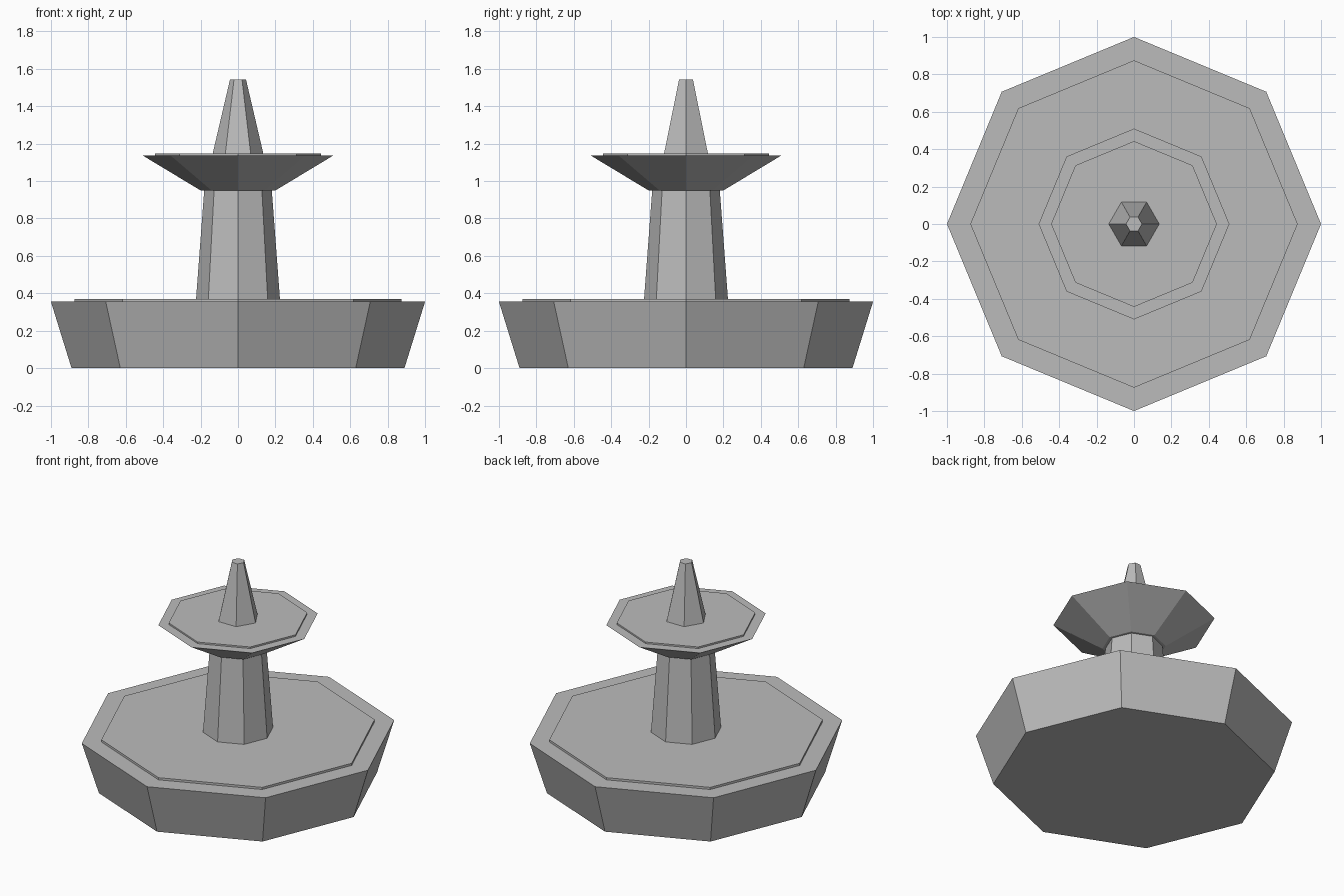
import bpy
import bmesh
from mathutils import Matrix

if "Cube" in bpy.data.objects:
    bpy.data.objects.remove(bpy.data.objects["Cube"])

stone = bpy.data.materials.new("grey stone")
stone.diffuse_color = (0.5, 0.5, 0.5, 1)
stone.use_nodes = True
stone.node_tree.nodes["Principled BSDF"].inputs["Base Color"].default_value = stone.diffuse_color


def frustum(name, sides, r_bottom, r_top, z_bottom, z_top):
    """Flat-sided tapered prism with a corner on the x axis."""
    bm = bmesh.new()
    bmesh.ops.create_cone(bm, cap_ends=True, segments=sides,
                          radius1=r_bottom, radius2=r_top, depth=z_top - z_bottom,
                          matrix=Matrix.Translation((0, 0, (z_bottom + z_top) / 2)))
    # Put a corner exactly on +x whatever the primitive's starting angle
    first = max(bm.verts, key=lambda v: v.co.y)
    if abs(first.co.x) < 1e-4 and sides % 4:
        bmesh.ops.rotate(bm, verts=bm.verts, cent=(0, 0, 0),
                         matrix=Matrix.Rotation(1.5707963, 3, 'Z'))
    mesh = bpy.data.meshes.new(name)
    bm.to_mesh(mesh)
    bm.free()
    mesh.materials.append(stone)
    obj = bpy.data.objects.new(name, mesh)
    bpy.context.collection.objects.link(obj)
    return obj


# Lower pool and its water surface
frustum("pool_basin", 8, 0.89, 1.0, 0.0, 0.355)
frustum("pool_water", 8, 0.875, 0.875, 0.33, 0.37)

# Supporting column
frustum("column", 8, 0.225, 0.18, 0.36, 0.96)

# Upper bowl and its water surface
frustum("upper_bowl", 8, 0.2, 0.51, 0.95, 1.137)
frustum("upper_water", 8, 0.443, 0.443, 1.12, 1.148)

# Six-sided spout on top
frustum("spout", 6, 0.137, 0.043, 1.14, 1.542)
